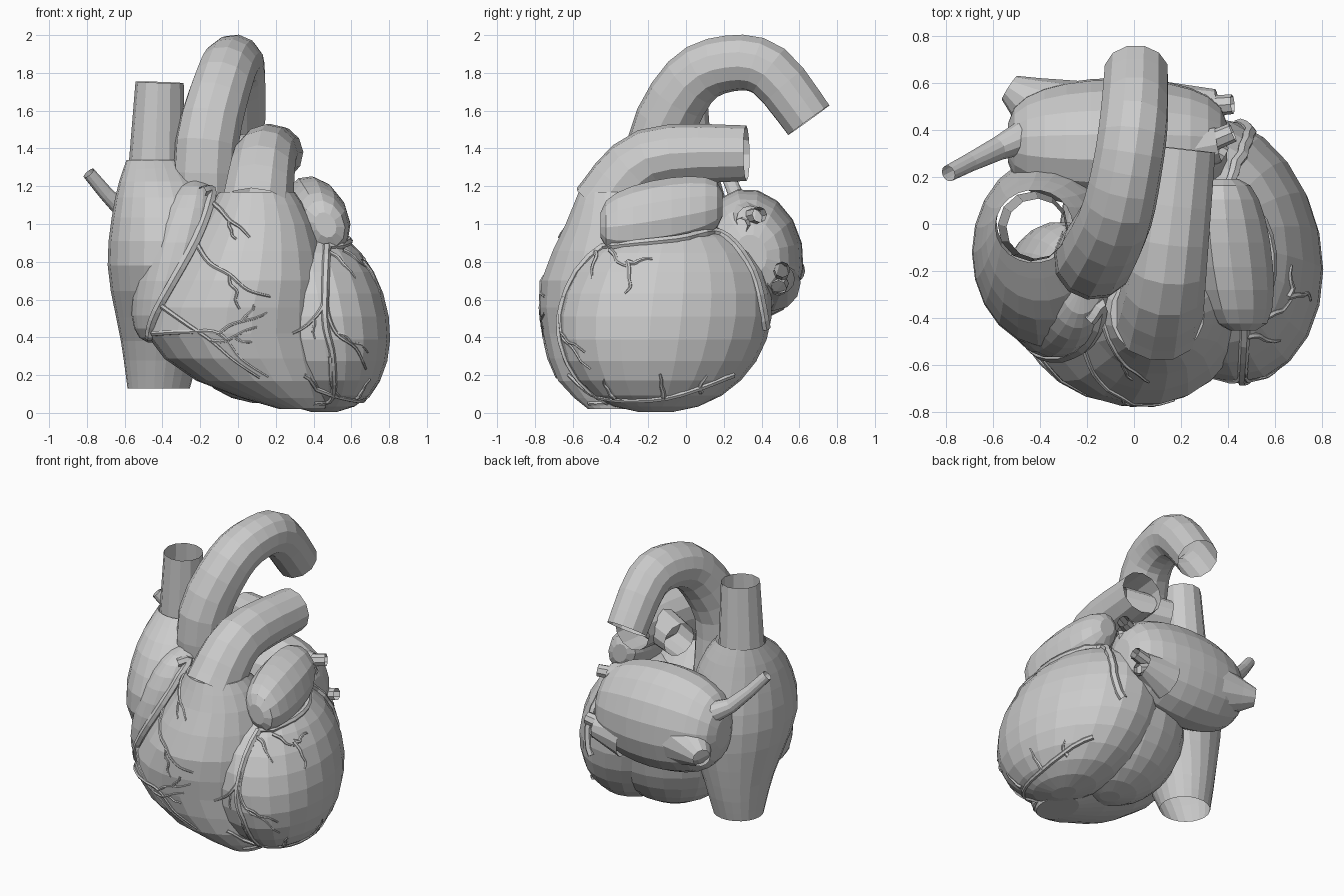
import bpy, bmesh, math, random
from mathutils import Vector
from mathutils.bvhtree import BVHTree

if "Cube" in bpy.data.objects:
    bpy.data.objects.remove(bpy.data.objects["Cube"])

random.seed(4)
muscle_v, muscle_f = [], []      # collected muscle surfaces, for laying vessels on


def spline(pts, k):
    """Smoothly interpolate tuples with k steps per span."""
    out, n = [], len(pts)
    for i in range(n - 1):
        p = [pts[max(0, min(n - 1, i + d))] for d in (-1, 0, 1, 2)]
        for s in range(k):
            t = s / k
            out.append(tuple(b + t * ((c - a) + t * (2 * a - 5 * b + 4 * c - d)
                             + t * t * (3 * b - a - 3 * c + d)) / 2 for a, b, c, d in zip(*p)))
    return out + [tuple(pts[-1])]


def loft(name, sections, axis='z', n=22, rot=0, cap=True, k=2):
    """Skin ellipses (position, centre a, centre b, radius a, radius b)."""
    bm = bmesh.new()
    rings = []
    cr, sr = math.cos(math.radians(rot)), math.sin(math.radians(rot))
    for t, a, b, ra, rb in spline(sections, k):
        ring = []
        for i in range(n):
            w = 2 * math.pi * i / n
            u, v = ra * math.cos(w), rb * math.sin(w)
            u, v = a + u * cr - v * sr, b + u * sr + v * cr
            ring.append(bm.verts.new({'z': (u, v, t), 'x': (t, u, v), 'y': (u, t, v)}[axis]))
        rings.append(ring)
    for r, s in zip(rings, rings[1:]):
        for i in range(n):
            j = (i + 1) % n
            bm.faces.new((r[i], r[j], s[j], s[i]))
    if cap:
        bm.faces.new(rings[0])
        bm.faces.new(rings[-1])
    bmesh.ops.recalc_face_normals(bm, faces=bm.faces)
    me = bpy.data.meshes.new(name)
    bm.to_mesh(me)
    bm.free()
    bpy.context.collection.objects.link(bpy.data.objects.new(name, me))
    off = len(muscle_v)
    muscle_v.extend(v.co.copy() for v in me.vertices)
    muscle_f.extend([off + i for i in p.vertices] for p in me.polygons)


def egg(name, centre, radii, axis, rot=0, lean=(0, 0), power=1, n=22, rings=12):
    """Leaning, rotated ellipsoid lofted along an axis; power < 1 makes it boxier."""
    m = 'xyz'.index(axis)
    i, j = [q for q in range(3) if q != m]
    secs = []
    for s in range(rings + 1):
        phi = math.pi * (.04 + .92 * s / rings)
        h, r = -radii[m] * math.cos(phi), math.sin(phi) ** power
        secs.append((centre[m] + h, centre[i] + lean[0] * h, centre[j] + lean[1] * h,
                     radii[i] * r, radii[j] * r))
    loft(name, secs, axis, n, rot, k=1)


def tube(name, pts, k=2, res=4):
    """Open tube through (x, y, z, radius) points."""
    cu = bpy.data.curves.new(name, 'CURVE')
    cu.dimensions = '3D'
    cu.bevel_depth = 1
    cu.bevel_resolution = res
    pts = spline(pts, k)
    sp = cu.splines.new('POLY')
    sp.points.add(len(pts) - 1)
    for p, q in zip(sp.points, pts):
        p.co = (*q[:3], 1)
        p.radius = q[3]
    sp.use_smooth = False
    bpy.context.collection.objects.link(bpy.data.objects.new(name, cu))


# Ventricles, with the fuller wall at the back that joins them
egg("left_ventricle", (.38, -.11, .51), (.41, .57, .51), 'z', rot=12, lean=(-.15, .1), power=.9)
egg("rear_wall", (.12, -.03, .49), (.44, .42, .44), 'z', lean=(-.05, .1), power=.9)
loft("right_ventricle", [
    (.02, .34, -.36, .12, .16), (.17, .14, -.35, .36, .33), (.42, 0, -.34, .49, .42),
    (.7, .05, -.33, .43, .44), (1.0, .1, -.34, .3, .3), (1.17, .1, -.38, .2, .19)])

# Right atrium joined to both great veins, hollow right through, and its ear
loft("right_atrium", [
    (.13, -.42, .01, .165, .16), (.38, -.4, -.02, .22, .25), (.78, -.36, -.12, .33, .41),
    (1.14, -.38, -.1, .27, .31), (1.34, -.425, -.01, .165, .155)], cap=False, k=3)
egg("right_auricle", (-.33, -.28, .8), (.2, .29, .43), 'z', lean=(.26, .06), power=.8)
tube("upper_vena_cava", [(-.43, -.01, 1.3, .15), (-.415, -.02, 1.75, .128)])

# Left atrium and its ear
egg("left_atrium", (-.07, .345, .84), (.47, .275, .35), 'x', rot=12, power=.58, n=16)
egg("left_auricle", (.425, -.13, 1.05), (.15, .325, .2), 'y', rot=28, lean=(-.12, .17), power=.5, n=12, rings=9)

# Great arteries
tube("aorta", [
    (-.17, -.13, 1.0, .17), (-.165, -.145, 1.42, .17), (-.08, .02, 1.75, .158),
    (-.03, .23, 1.85, .15), (0, .44, 1.81, .147), (.01, .65, 1.55, .138)], k=3)
tube("pulmonary_trunk", [
    (.1, -.42, 1.08, .195), (.14, -.19, 1.34, .17), (.2, .32, 1.375, .147)], k=4)
tube("pulmonary_branch", [(.2, .1, 1.37, .13), (-.1, .22, 1.34, .115)])

# Right pulmonary veins
tube("right_lower_vein", [(-.1, .36, .8, .25), (-.35, .47, .77, .16), (-.53, .58, .75, .06)])
tube("right_upper_vein", [(-.35, .42, .93, .1), (-.58, .32, 1.04, .05), (-.79, .215, 1.27, .035)])

# Left pulmonary veins: a trunk that forks into two stubs
for side, (y, z, dy, dz) in {"upper": (.34, 1.02, .05, .03), "lower": (.5, .71, .01, .05)}.items():
    tube(f"left_{side}_vein", [(.15, y - .04, z - .02, .15), (.36, y, z, .075)])
    for s in (-1, 1):
        tube(f"left_{side}_vein_stub", [(.3, y, z + s * dz / 2, .045),
                                        (.4 + s * .02, y + s * dy, z + s * dz, .042)], res=2)

# Coronary vessels: drawn in front (x, z) or side (y, z) view and dropped onto the muscle
bvh = BVHTree.FromPolygons(muscle_v, muscle_f)


def vessel(name, view, path, r0, r1):
    flat = spline(path, 5)
    pts = []
    for i, (a, b) in enumerate(flat):
        o, d = (((a, -3, b), (0, 1, 0)) if view == 'front' else ((3, a, b), (-1, 0, 0)))
        hit = bvh.ray_cast(Vector(o), Vector(d))[0]
        if hit:
            pts.append((*hit, r0 + (r1 - r0) * i / len(flat)))
    if len(pts) > 1:
        tube(name, pts, k=1, res=1)


def twig(name, view, a, b, angle, length, r=.015):
    """A wandering twig that throws one smaller side shoot."""
    path = [(a, b)]
    for s in range(4):
        w = math.radians(angle + random.uniform(-28, 28))
        a, b = a + math.cos(w) * length / 4, b + math.sin(w) * length / 4
        path.append((a, b))
    vessel(name, view, path, r, .006)
    if length > .25:
        twig(name + "_shoot", view, *path[2], angle + random.choice((-40, 40)), length * .4, .01)


# Main vessels in the grooves
vessel("right_coronary", 'front', [(-.19, 1.17), (-.14, 1.16), (-.22, .92), (-.43, .54), (-.47, .4)], .03, .024)
vessel("front_descending", 'front', [(.47, .88), (.46, .5), (.5, .3), (.5, .08), (.4, .05)], .024, .01)
vessel("circumflex", 'side', [(-.44, .88), (-.05, .92), (.18, .95), (.35, .75), (.42, .45)], .02, .03)
vessel("rear_descending", 'side', [(-.62, .2), (-.45, .08), (-.1, .08), (.25, .2)], .012, .018)

# Twigs: start point, heading, length
for i, t in enumerate([(-.14, 1.12, -28, .28), (-.22, .9, -32, .5), (-.41, .57, -22, .65),
                       (-.45, .42, -22, .7), (.47, .66, -65, .5), (.47, .62, -135, .28),
                       (.49, .3, -65, .23), (.48, .85, -35, .2)]):
    twig(f"front_twig_{i + 1}", 'front', *t)
for i, t in enumerate([(-.4, .86, -45, .13), (-.31, .8, -105, .18), (-.31, .8, 0, .14),
                       (-.38, .08, 110, .12), (-.12, .08, 110, .13), (.08, .11, 80, .1)]):
    twig(f"side_twig_{i + 1}", 'side', *t)
